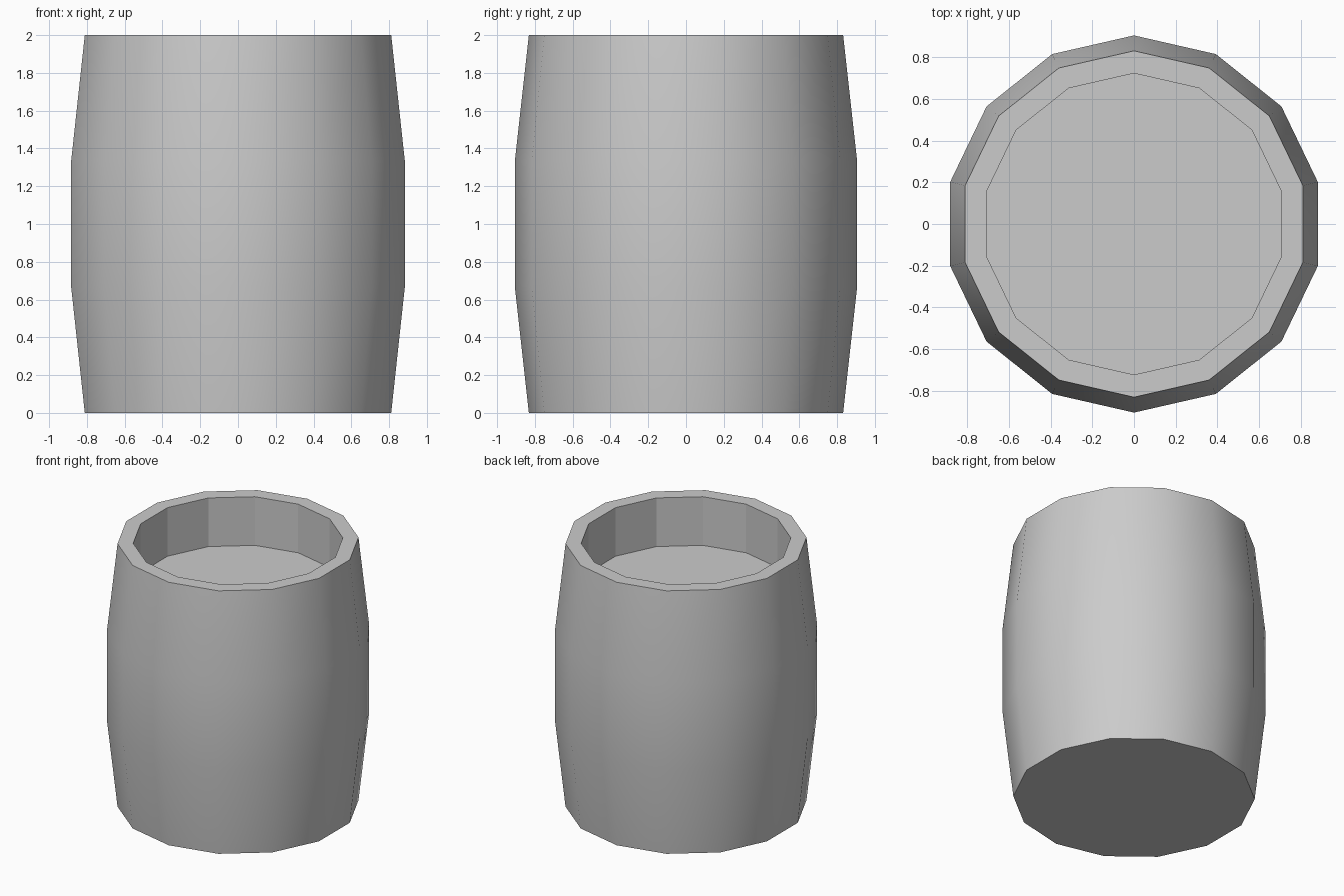
import bpy, bmesh
from math import sin, cos, pi

if "Cube" in bpy.data.objects:
    bpy.data.objects.remove(bpy.data.objects["Cube"])

SIDES = 14
# radius, height: bulging outside from base to rim, then down into the recess
PROFILE = [(0.832, 0.0), (0.906, 0.667), (0.906, 1.333), (0.832, 2.0),
           (0.724, 2.0), (0.724, 1.63)]

bm = bmesh.new()


def ring(r, z):
    return [bm.verts.new((r * sin(2 * pi * i / SIDES), -r * cos(2 * pi * i / SIDES), z))
            for i in range(SIDES)]


rings = [ring(r, z) for r, z in PROFILE]

# staves, rim and recess wall; only the outer staves are smooth
for level, (low, high) in enumerate(zip(rings, rings[1:])):
    for i in range(SIDES):
        j = (i + 1) % SIDES
        face = bm.faces.new((low[i], low[j], high[j], high[i]))
        face.smooth = level < 3

# flat base and recessed lid
bm.faces.new(rings[0][::-1])
bm.faces.new(rings[-1])

# crisp borders around base, rim and recess
for edge in bm.edges:
    if len({f.smooth for f in edge.link_faces}) > 1:
        edge.smooth = False

bmesh.ops.recalc_face_normals(bm, faces=bm.faces[:])
mesh = bpy.data.meshes.new("barrel")
bm.to_mesh(mesh)
bm.free()
bpy.context.collection.objects.link(bpy.data.objects.new("barrel", mesh))
